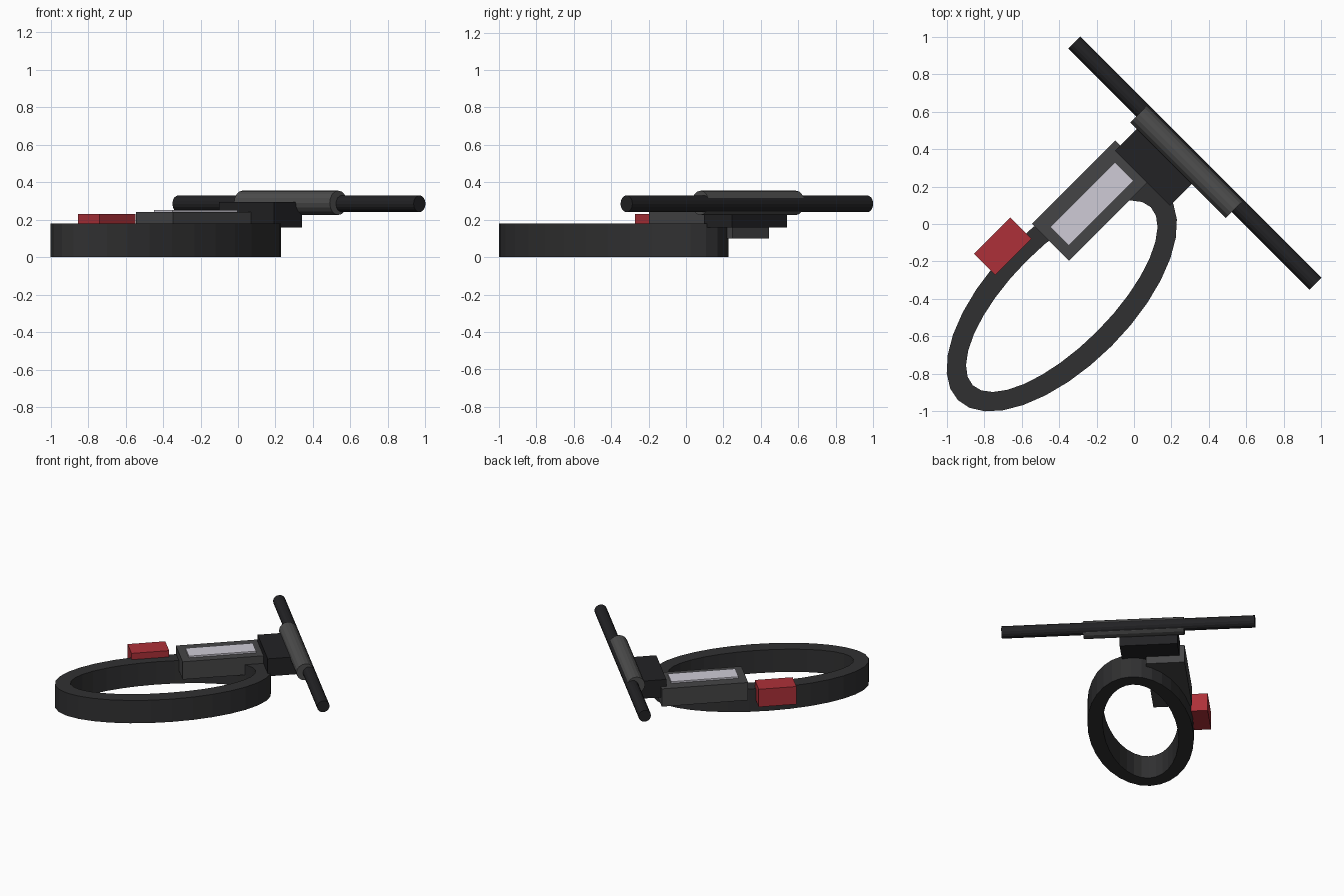
import bpy, bmesh, math
from mathutils import Matrix

if "Cube" in bpy.data.objects:
    bpy.data.objects.remove(bpy.data.objects["Cube"])

# Everything is built along u (toward +x+y) and v (toward +x-y), then turned 45 degrees
TURN = Matrix.Rotation(math.pi / 4, 4, 'Z')


def material(name, rgb):
    m = bpy.data.materials.new(name)
    m.diffuse_color = (*rgb, 1)
    m.use_nodes = True
    m.node_tree.nodes["Principled BSDF"].inputs["Base Color"].default_value = m.diffuse_color
    return m


rubber = material("dark_rubber", (0.03, 0.03, 0.031))
black = material("black_plastic", (0.016, 0.016, 0.018))
grey = material("grey_plastic", (0.06, 0.06, 0.062))
sleeve_grey = material("sleeve_grey", (0.075, 0.075, 0.075))
glass = material("pale_screen", (0.62, 0.6, 0.67))
red = material("red_plastic", (0.42, 0.03, 0.04))


def finish(bm, name, mat):
    bmesh.ops.transform(bm, matrix=TURN, verts=bm.verts)
    bmesh.ops.recalc_face_normals(bm, faces=bm.faces)
    mesh = bpy.data.meshes.new(name)
    bm.to_mesh(mesh)
    bm.free()
    mesh.materials.append(mat)
    obj = bpy.data.objects.new(name, mesh)
    bpy.context.collection.objects.link(obj)


def box(name, u, v, z, mat):
    bm = bmesh.new()
    size = Matrix.Diagonal((u[1] - u[0], v[1] - v[0], z[1] - z[0], 1))
    place = Matrix.Translation((sum(u) / 2, -sum(v) / 2, sum(z) / 2))
    bmesh.ops.create_cube(bm, size=1, matrix=place @ size)
    finish(bm, name, mat)


def rod(name, u, v, z, radius, mat, sides=16):
    bm = bmesh.new()
    place = Matrix.Translation((u, -sum(v) / 2, z)) @ Matrix.Rotation(math.pi / 2, 4, 'X')
    bmesh.ops.create_cone(bm, cap_ends=True, segments=sides, radius1=radius,
                          radius2=radius, depth=v[1] - v[0], matrix=place)
    finish(bm, name, mat)


def oval_ring(name, centre_u, outer, inner, height, mat, sides=32):
    bm = bmesh.new()
    loops = []
    for (a, b), z in ((outer, 0), (outer, height), (inner, height), (inner, 0)):
        loops.append([bm.verts.new((centre_u + a * math.cos(math.tau * i / sides),
                                    b * math.sin(math.tau * i / sides), z))
                      for i in range(sides)])
    for k in range(4):
        p, q = loops[k], loops[(k + 1) % 4]
        for i in range(sides):
            j = (i + 1) % sides
            bm.faces.new((p[i], p[j], q[j], q[i]))
    finish(bm, name, mat)


# Oval loop
oval_ring("oval_loop", -0.545, (0.784, 0.376), (0.672, 0.266), 0.18, rubber)

# Display housing, screen and side button
box("display_housing", (-0.384, 0.244), (-0.385, -0.106), (0.10, 0.24), grey)
box("screen", (-0.328, 0.161), (-0.304, -0.165), (0.20, 0.253), glass)
box("red_button", (-0.716, -0.442), (-0.491, -0.331), (0.09, 0.23), red)

# Bracket and crossbar with its sleeve
box("bracket", (0.204, 0.415), (-0.348, 0.067), (0.157, 0.295), black)
rod("crossbar", 0.46, (-0.91, 0.91), 0.285, 0.045, black)
rod("crossbar_sleeve", 0.433, (-0.398, 0.324), 0.29, 0.065, sleeve_grey)
